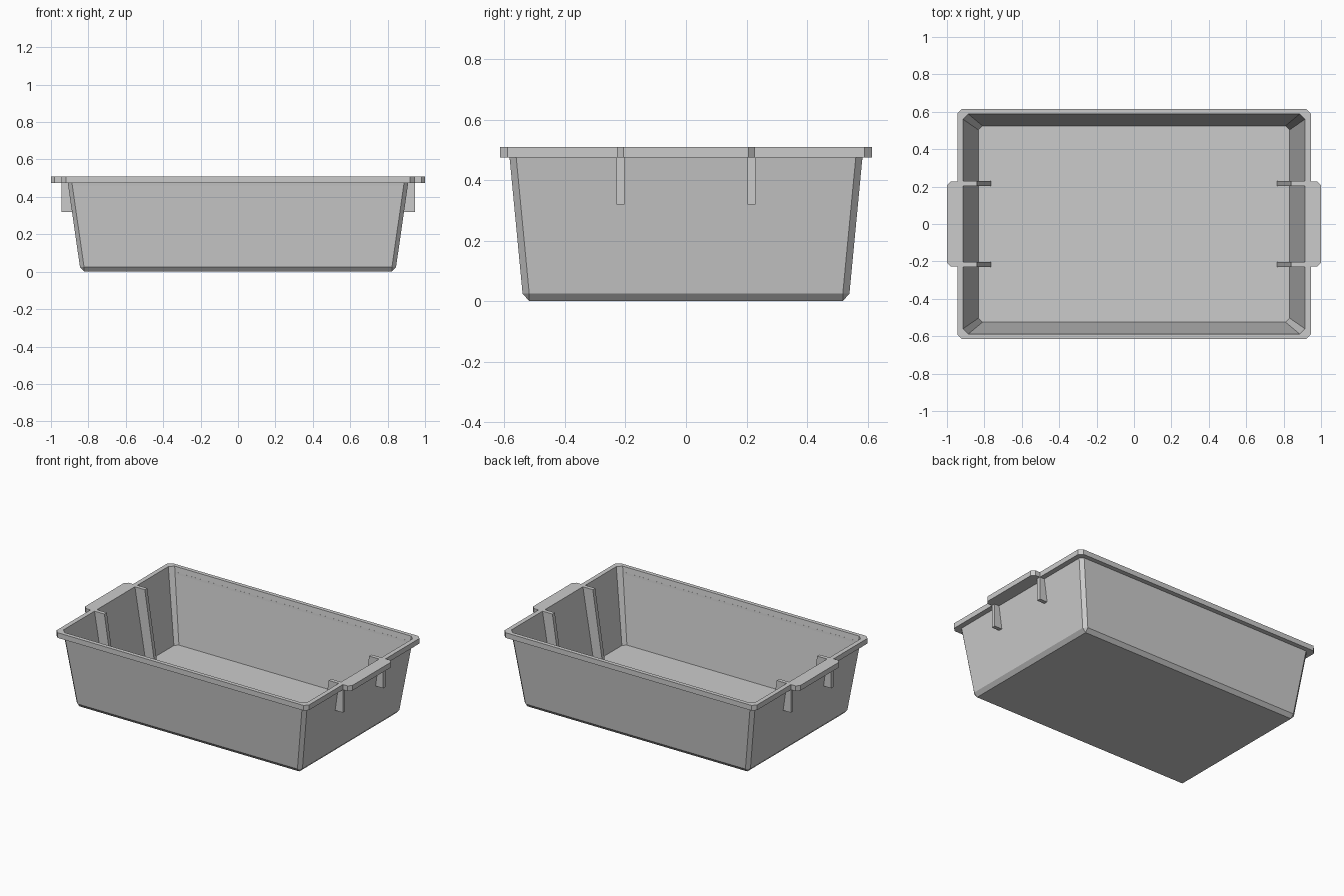
import bpy, bmesh

if "Cube" in bpy.data.objects:
    bpy.data.objects.remove(bpy.data.objects["Cube"])


def add_object(name, bm):
    bmesh.ops.remove_doubles(bm, verts=bm.verts, dist=0.0001)
    bmesh.ops.recalc_face_normals(bm, faces=bm.faces)
    mesh = bpy.data.meshes.new(name)
    bm.to_mesh(mesh)
    bm.free()
    obj = bpy.data.objects.new(name, mesh)
    bpy.context.collection.objects.link(obj)
    return obj


def outline(hx, hy, c, tab=0.0):
    """Chamfered rectangle, optionally with a grip tab on each short side."""
    if tab:
        t = [(hx, 0.228), (hx + tab - 0.02, 0.228), (hx + tab, 0.206)]
    else:
        t = [(hx, 0.228), (hx, 0.218), (hx, 0.206)]
    lower = [(hx - c, hy), (hx, hy - c)] + t
    half = [(x, -y) for x, y in lower] + lower[::-1]
    return half + [(-x, -y) for x, y in half]


# Tub: outside from the base up, over the lip, down the inside to the floor
sections = [
    (0.822, 0.518, 0.0, 0.0, 0.005),
    (0.845, 0.54, 0.022, 0.0, 0.025),
    (0.91, 0.583, 0.022, 0.0, 0.475),
    (0.945, 0.615, 0.025, 0.055, 0.475),
    (0.945, 0.615, 0.025, 0.055, 0.51),
    (0.914, 0.588, 0.028, 0.0, 0.51),
    (0.832, 0.525, 0.022, 0.0, 0.02),
]
bm = bmesh.new()
rings = []
for hx, hy, c, tab, z in sections:
    z = 0.0 if z == 0.005 else z
    rings.append([bm.verts.new((x, y, z)) for x, y in outline(hx, hy, c, tab)])
for a, b in zip(rings, rings[1:]):
    for i in range(len(a)):
        j = (i + 1) % len(a)
        bm.faces.new((a[i], a[j], b[j], b[i]))
bm.faces.new(rings[0][::-1])
bm.faces.new(rings[-1])
add_object("tub", bm)


def ribs(name, profile):
    """Extrude an xz profile at both rib positions on both short sides."""
    bm = bmesh.new()
    for side in (-1, 1):
        for y in (-0.216, 0.216):
            a = [bm.verts.new((side * x, y - 0.013, z)) for x, z in profile]
            b = [bm.verts.new((side * x, y + 0.013, z)) for x, z in profile]
            bm.faces.new(a)
            bm.faces.new(b[::-1])
            for i in range(len(a)):
                j = (i + 1) % len(a)
                bm.faces.new((a[i], b[i], b[j], a[j]))
    return add_object(name, bm)


# Tall ribs inside and short brackets under the grips
ribs("inner_ribs", [(0.84, 0.51), (0.765, 0.02), (0.835, 0.02), (0.914, 0.51)])
ribs("grip_brackets", [(0.91, 0.476), (0.945, 0.476), (0.945, 0.32), (0.886, 0.32)])
